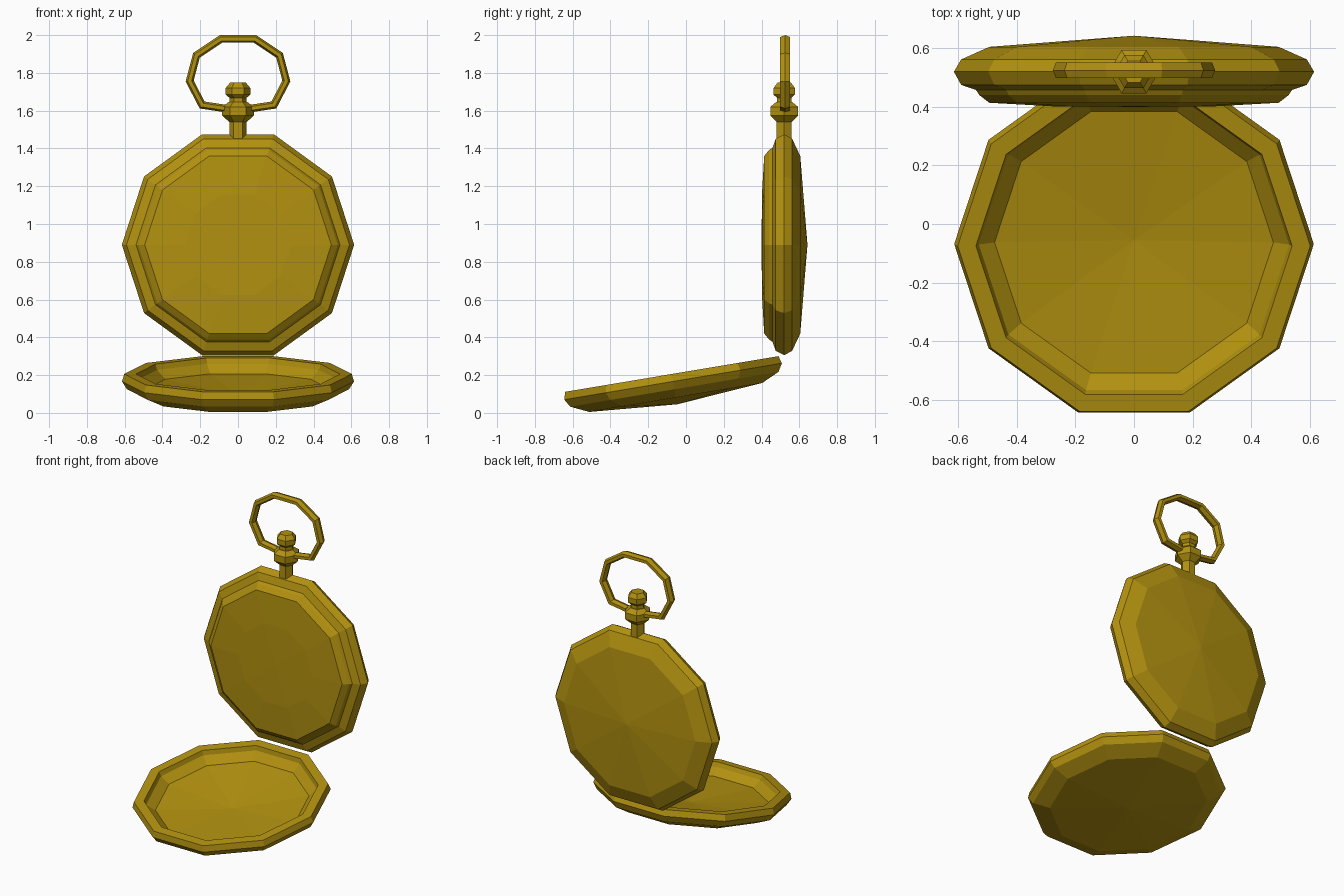
import bpy, bmesh
from math import cos, sin, pi, radians
from mathutils import Matrix, Vector

if "Cube" in bpy.data.objects:
    bpy.data.objects.remove(bpy.data.objects["Cube"])

# One material for everything
brass = bpy.data.materials.new("brass")
brass.use_nodes = True
color = (0.445, 0.283, 0.005, 1)
brass.diffuse_color = color
brass.node_tree.nodes["Principled BSDF"].inputs["Base Color"].default_value = color


def finish(name, bm):
    bmesh.ops.recalc_face_normals(bm, faces=bm.faces)
    mesh = bpy.data.meshes.new(name)
    bm.to_mesh(mesh)
    bm.free()
    mesh.materials.append(brass)
    obj = bpy.data.objects.new(name, mesh)
    bpy.context.collection.objects.link(obj)
    return obj


def lathe(name, profile, sides, matrix):
    """Turn (radius, height) points around local z; radius 0 closes an end."""
    bm = bmesh.new()
    rings = []
    for r, h in profile:
        count = sides if r else 1
        rings.append([bm.verts.new(matrix @ Vector(
            (r * cos(2 * pi * i / sides), r * sin(2 * pi * i / sides), h)))
            for i in range(count)])
    for a, b in zip(rings, rings[1:]):
        for i in range(sides):
            j = (i + 1) % sides
            quad = [a[i % len(a)], a[j % len(a)], b[j % len(b)], b[i % len(b)]]
            bm.faces.new(list(dict.fromkeys(quad)))
    return finish(name, bm)


def tube(name, path, radius, depth, sides, y):
    """Sweep a flattened polygon along an open path in the xz plane."""
    bm = bmesh.new()
    points = [Vector((x, 0, z)) for x, z in path]
    rings = []
    for i, p in enumerate(points):
        before = (p - points[max(i - 1, 0)]).normalized()
        after = (points[min(i + 1, len(points) - 1)] - p).normalized()
        along = (before + after).normalized()
        side = Vector((-along.z, 0, along.x))
        ends = before.length * after.length
        miter = 1 / along.dot(after) if ends else 1
        rings.append([bm.verts.new(
            p + side * radius * miter * cos(2 * pi * k / sides)
            + Vector((0, y + depth * sin(2 * pi * k / sides), 0)))
            for k in range(sides)])
    for a, b in zip(rings, rings[1:]):
        for k in range(sides):
            j = (k + 1) % sides
            bm.faces.new((a[k], a[j], b[j], b[k]))
    bm.faces.new(rings[0])
    bm.faces.new(rings[-1])
    return finish(name, bm)


CASE_Y = 0.52

# Upright ten-sided case, domed at the back with a stepped front plate
case_matrix = Matrix.Translation((0, CASE_Y, 0.89)) @ Matrix.Rotation(-pi / 2, 4, "X")
lathe("case", [(0, 0.123), (0.494, 0.085), (0.59, 0.042), (0.615, 0),
               (0.59, -0.045), (0.54, -0.062), (0.528, -0.08),
               (0.494, -0.106), (0.28, -0.118), (0, -0.12)], 10, case_matrix)

# Open lid, a hollow shell tilted forward
lid_matrix = Matrix.Translation((0, -0.075, 0.206)) @ Matrix.Rotation(radians(9.5), 4, "X")
lathe("lid", [(0, -0.163), (0.488, -0.126), (0.588, -0.082), (0.614, -0.04),
              (0.602, 0), (0.54, 0), (0.53, -0.03), (0.476, -0.075),
              (0, -0.115)], 10, lid_matrix)

# Stem, collar and winding knob
axis = Matrix.Translation((0, CASE_Y, 0))
lathe("stem", [(0, 1.42), (0.046, 1.42), (0.046, 1.55), (0, 1.55)], 6, axis)
lathe("collar", [(0, 1.54), (0.046, 1.54), (0.085, 1.575), (0.085, 1.62),
                 (0.05, 1.645), (0, 1.645)], 6, axis)
lathe("winding_knob", [(0, 1.635), (0.045, 1.635), (0.045, 1.668), (0.065, 1.685),
                       (0.065, 1.72), (0.042, 1.748), (0, 1.748)], 6, axis)

# Hanging ring, mirrored about the middle
half = [(0.07, 1.612), (0.19, 1.63), (0.256, 1.757), (0.22, 1.893), (0.09, 1.98)]
tube("hanging_ring", half + [(-x, z) for x, z in reversed(half)],
     0.02, 0.031, 6, CASE_Y + 0.005)
